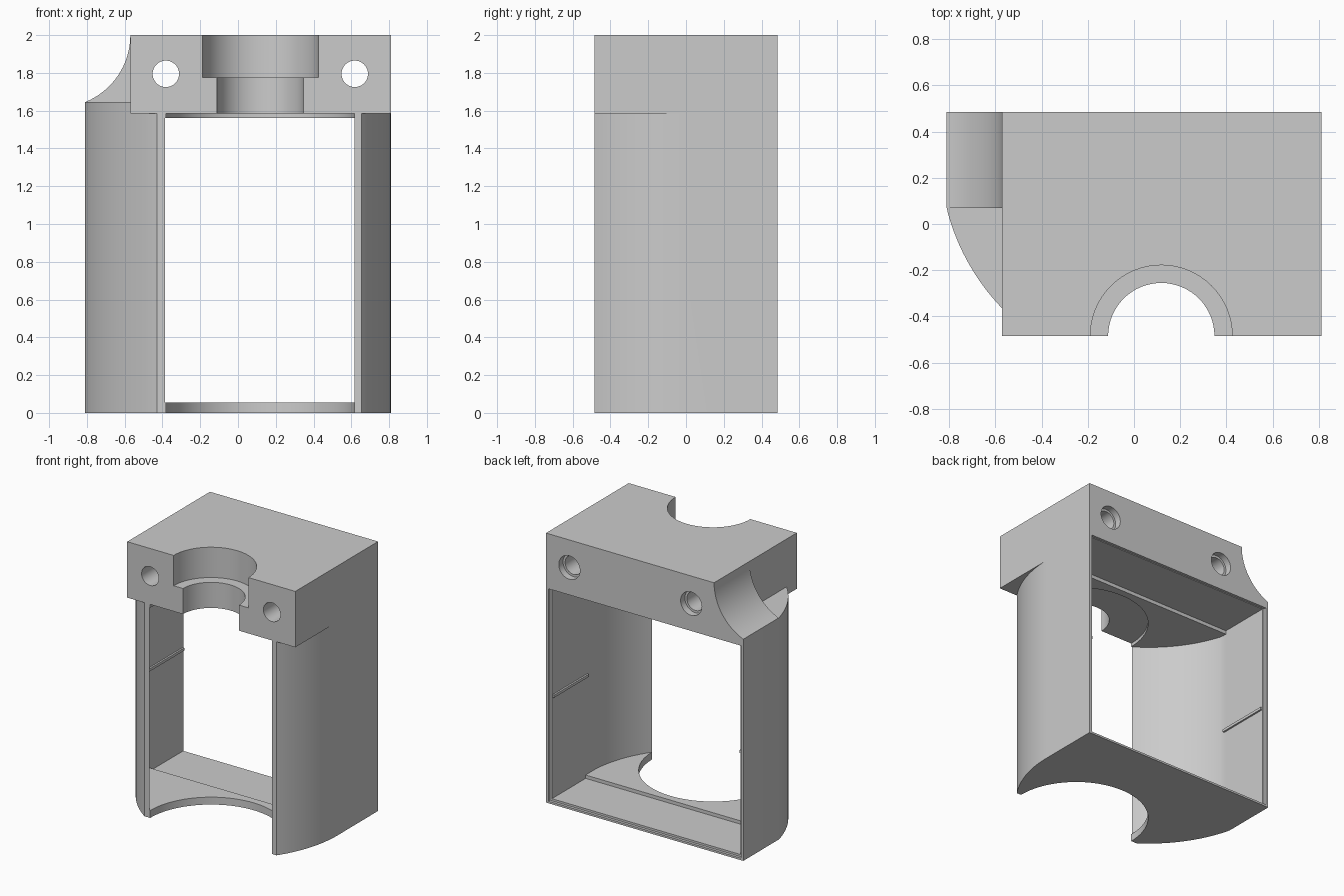
import bpy, bmesh, math

cube = bpy.data.objects.get("Cube")
if cube:
    bpy.data.objects.remove(cube, do_unlink=True)

grey = bpy.data.materials.new("plain grey")
grey.use_nodes = True
GREY = (0.6, 0.6, 0.6, 1)
grey.diffuse_color = GREY
grey.node_tree.nodes["Principled BSDF"].inputs["Base Color"].default_value = GREY

HALF_X, HALF_Y = 0.81, 0.485
MID = 0.118      # centre line of the round openings
BEND = 0.07      # where the straight side walls start to curve
BLOCK_Z = 1.585  # underside of the top block


def prism(name, points, low, high, axis="z"):
    """Extrude a closed outline along z (points are x, y) or y (points are x, z)."""
    bm = bmesh.new()
    place = (lambda a, b, h: (a, b, h)) if axis == "z" else (lambda a, b, h: (a, h, b))
    face = bm.faces.new([bm.verts.new(place(a, b, low)) for a, b in points])
    new = bmesh.ops.extrude_face_region(bm, geom=[face])["geom"]
    shift = place(0, 0, high - low)
    bmesh.ops.translate(bm, vec=shift, verts=[v for v in new if isinstance(v, bmesh.types.BMVert)])
    bmesh.ops.recalc_face_normals(bm, faces=bm.faces)
    mesh = bpy.data.meshes.new(name)
    bm.to_mesh(mesh)
    bm.free()
    mesh.materials.append(grey)
    obj = bpy.data.objects.new(name, mesh)
    bpy.context.collection.objects.link(obj)
    return obj


def box(name, x0, x1, y0, y1, z0, z1):
    return prism(name, [(x0, y0), (x1, y0), (x1, y1), (x0, y1)], z0, z1)


def circle(cx, cy, r, n=64):
    return [(cx + r * math.cos(math.tau * i / n), cy + r * math.sin(math.tau * i / n))
            for i in range(n)]


def shell_outline(left_r, right_r, half_x, front, back, steps=20):
    """Curved side walls towards the front, straight walls at the back."""
    def left(y):
        return max(-half_x, MID - math.sqrt(left_r ** 2 - (y - 0.3) ** 2))

    def right(y):
        return min(half_x, -0.074 + math.sqrt(right_r ** 2 - (y - 0.015) ** 2))

    def ys(end):
        return [front + (end - front) * i / steps for i in range(steps + 1)]

    pts = [(right(y), y) for y in ys(0.015)] + [(half_x, back), (-half_x, back)]
    return pts + [(left(y), y) for y in reversed(ys(BEND))]


def combine(target, other, operation):
    mod = target.modifiers.new(operation, "BOOLEAN")
    mod.operation, mod.solver, mod.object = operation, "EXACT", other
    other.hide_render = True
    bpy.context.view_layer.objects.active = target
    bpy.ops.object.modifier_apply(modifier=mod.name)
    bpy.data.objects.remove(other, do_unlink=True)


# Outer shell with its top block
housing = prism("housing", shell_outline(0.957, 0.884, HALF_X, -HALF_Y, HALF_Y), 0, 1.645)
combine(housing, box("top_block", -0.57, HALF_X, -HALF_Y, HALF_Y, BLOCK_Z, 2), "UNION")

# Scooped shoulder on one side of the block
sweep = math.asin(0.355 / 0.3825)
scoop = [(-0.9525 + 0.3825 * math.cos(sweep * i / 16), 2 - 0.3825 * math.sin(sweep * i / 16))
         for i in range(17)]
scoop[-1] = (-HALF_X, 1.645)
shoulder = prism("shoulder", scoop + [(-HALF_X, 1.61), (-0.5, 1.61), (-0.5, 2)],
                 BEND, HALF_Y, "y")
combine(housing, shoulder, "UNION")

# Inner cavity: curved front, box-shaped back, shallow rebate at the rear rim
cutters = [
    prism("front_cavity", shell_outline(0.934, 0.852, 0.775, -0.52, BEND + 0.03)[:], 0.055, 1.56),
    box("back_cavity", -0.775, 0.775, BEND, 0.6, 0.03, 1.587),
    box("rear_rebate", -0.79, 0.79, 0.465, 0.6, 0.015, 1.592),
    # Round openings along the front
    prism("front_opening", circle(MID, -HALF_Y, 0.5, 96), -0.1, BLOCK_Z),
    prism("neck_opening", circle(MID, -HALF_Y, 0.23), 1.5, 1.9),
    prism("collar_opening", circle(MID, -HALF_Y, 0.307), 1.775, 2.1),
]
# Bolt holes with counterbores at the back
for x in (MID - 0.5, MID + 0.5):
    cutters.append(prism("bolt_hole", circle(x, 1.795, 0.07, 40), -0.6, 0.6, "y"))
    cutters.append(prism("counterbore", circle(x, 1.795, 0.087, 40), 0.435, 0.6, "y"))
for cutter in cutters:
    combine(housing, cutter, "DIFFERENCE")

# Thin ribs on the inner side walls
for side, name in ((-1, "right_rib"), (1, "left_rib")):
    x0, x1 = sorted((side * 0.762, side * 0.785))
    box(name, x0, x1, 0.05, 0.46, 0.78, 0.8)

# Smooth curves, sharp corners
bpy.ops.object.select_all(action="DESELECT")
housing.select_set(True)
bpy.context.view_layer.objects.active = housing
bpy.ops.object.shade_smooth_by_angle(angle=math.radians(25))
